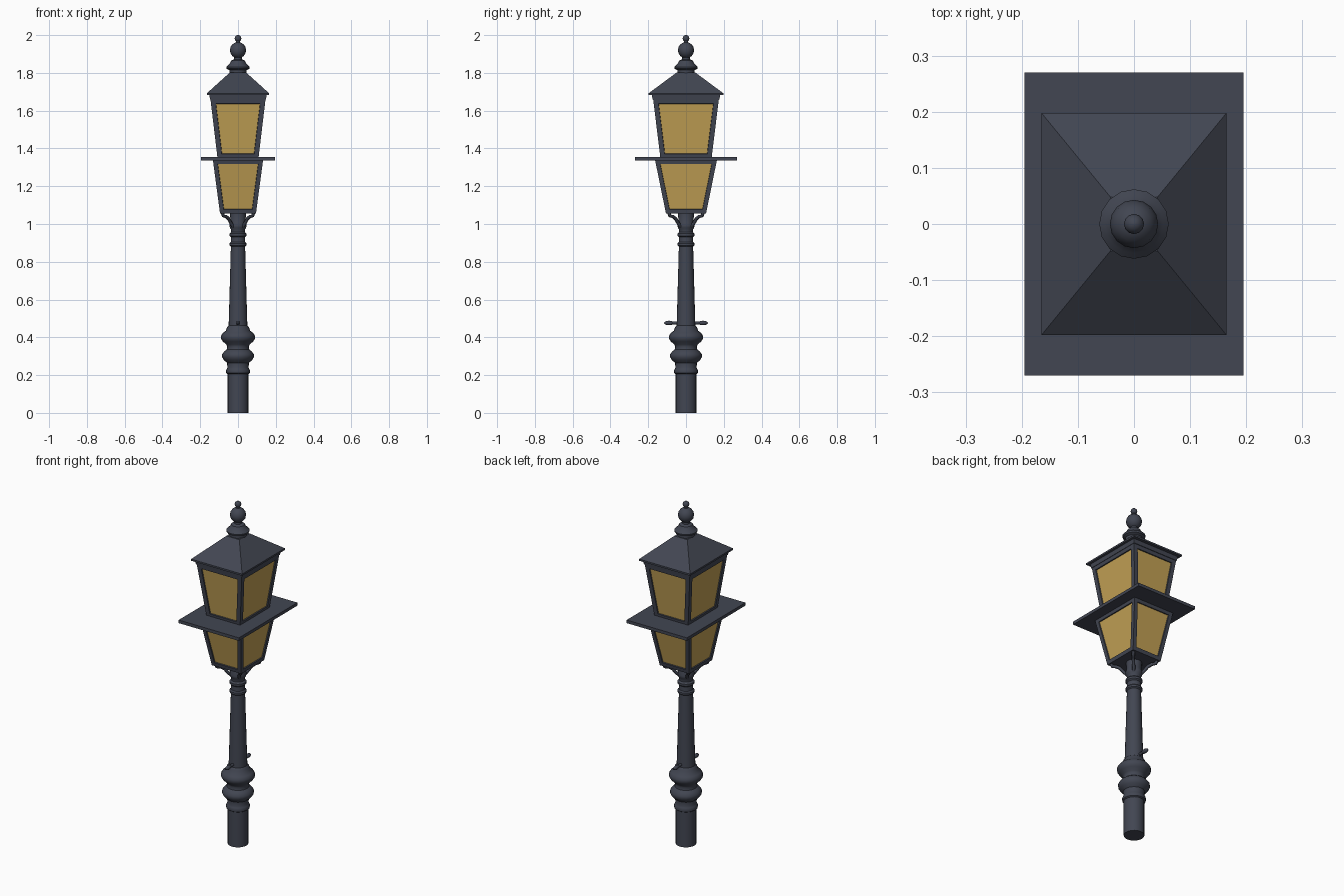
import bpy, bmesh, math
from mathutils import Vector

cube = bpy.data.objects.get("Cube")
if cube:
    bpy.data.objects.remove(cube, do_unlink=True)


def make_material(name, colour):
    mat = bpy.data.materials.new(name)
    mat.use_nodes = True
    mat.diffuse_color = (*colour, 1)
    mat.node_tree.nodes["Principled BSDF"].inputs["Base Color"].default_value = (*colour, 1)
    return mat


iron = make_material("dark iron", (0.054, 0.061, 0.084))
glass = make_material("amber glass", (0.54, 0.355, 0.09))


def finish(name, bm, mats=(iron,), smooth=False):
    bmesh.ops.recalc_face_normals(bm, faces=bm.faces)
    mesh = bpy.data.meshes.new(name)
    bm.to_mesh(mesh)
    bm.free()
    for mat in mats:
        mesh.materials.append(mat)
    obj = bpy.data.objects.new(name, mesh)
    bpy.context.collection.objects.link(obj)
    if smooth:
        bpy.ops.object.select_all(action="DESELECT")
        obj.select_set(True)
        bpy.context.view_layer.objects.active = obj
        bpy.ops.object.shade_smooth_by_angle(angle=math.radians(40))
    return obj


def lathe(name, profile, sides=20):
    """Closed turned part from (radius, height) pairs."""
    bm = bmesh.new()
    rings = []
    for r, z in profile:
        rings.append([bm.verts.new((r * math.cos(a), r * math.sin(a), z))
                      for a in (math.tau * i / sides for i in range(sides))])
    for low, high in zip(rings, rings[1:]):
        for i in range(sides):
            j = (i + 1) % sides
            bm.faces.new((low[i], low[j], high[j], high[i]))
    bm.faces.new(rings[0])
    bm.faces.new(rings[-1])
    return finish(name, bm, smooth=True)


def frustum(*levels):
    """Stacked rectangles given as (half_x, half_y, height)."""
    bm = bmesh.new()
    rings = [[bm.verts.new((sx * x, sy * y, z))
              for sx, sy in ((-1, -1), (1, -1), (1, 1), (-1, 1))] for x, y, z in levels]
    for low, high in zip(rings, rings[1:]):
        for i in range(4):
            j = (i + 1) % 4
            bm.faces.new((low[i], low[j], high[j], high[i]))
    bm.faces.new(rings[0])
    bm.faces.new(rings[-1])
    bmesh.ops.recalc_face_normals(bm, faces=bm.faces)
    return bm


def lantern_cage(name, bottom, top, border):
    """Tapered case with a recessed pane in each side."""
    bm = frustum(bottom, top)
    panes = [f for f in bm.faces if abs(f.normal.z) < 0.8]
    bmesh.ops.inset_individual(bm, faces=panes, thickness=border, depth=0, use_even_offset=True)
    for f in panes:
        f.material_index = 1
    bmesh.ops.inset_individual(bm, faces=panes, thickness=0.002, depth=-0.006)
    for f in bm.faces:
        if f not in panes:
            f.material_index = 0
    return finish(name, bm, (iron, glass))


def ball(radius, z, steps=8):
    return [(max(0.002, radius * math.sin(math.pi * i / steps)),
             z - radius * math.cos(math.pi * i / steps)) for i in range(steps + 1)]


def tube(name, points, radius):
    curve = bpy.data.curves.new(name, "CURVE")
    curve.dimensions = "3D"
    curve.bevel_depth = radius
    curve.bevel_resolution = 1
    curve.use_fill_caps = True
    spline = curve.splines.new("POLY")
    spline.points.add(len(points) - 1)
    for p, co in zip(spline.points, points):
        p.co = (*co, 1)
    curve.materials.append(iron)
    obj = bpy.data.objects.new(name, curve)
    bpy.context.collection.objects.link(obj)


# Turned post
lathe("post_base", [(0.055, 0), (0.055, 0.205), (0.062, 0.21), (0.064, 0.222), (0.06, 0.232),
                    (0.056, 0.24), (0.058, 0.265), (0.075, 0.28), (0.084, 0.295), (0.084, 0.31),
                    (0.073, 0.325), (0.06, 0.335), (0.057, 0.35), (0.062, 0.362), (0.08, 0.378),
                    (0.09, 0.393), (0.09, 0.408), (0.08, 0.423), (0.064, 0.435), (0.06, 0.45),
                    (0.05, 0.462)])
lathe("post_shaft", [(0.05, 0.45), (0.047, 0.55), (0.038, 0.87), (0.038, 0.88), (0.045, 0.886),
                     (0.045, 0.897), (0.038, 0.904), (0.037, 0.93), (0.045, 0.937),
                     (0.045, 0.949), (0.036, 0.957), (0.036, 0.97), (0.043, 0.98),
                     (0.046, 0.995), (0.04, 1.01), (0.042, 1.06)])

# Ladder bar with rounded ends
tube("ladder_bar", [(0, -0.1, 0.476), (0, 0.1, 0.476)], 0.008)
for side, label in ((-1, "front"), (1, "back")):
    bm = bmesh.new()
    bmesh.ops.create_uvsphere(bm, u_segments=10, v_segments=6, radius=0.012)
    bmesh.ops.scale(bm, vec=(1, 2.2, 1), verts=bm.verts)
    bmesh.ops.translate(bm, vec=(0, side * 0.09, 0.476), verts=bm.verts)
    finish("ladder_bar_" + label + "_end", bm, smooth=True)

# Curved brackets under the lantern
for sx in (-1, 1):
    for sy in (-1, 1):
        label = ("front" if sy < 0 else "back") + ("_left" if sx > 0 else "_right")
        tube("bracket_" + label, [(sx * x, sy * x * 1.1, z) for x, z in
             ((0.025, 0.985), (0.038, 1.005), (0.05, 1.028), (0.064, 1.04), (0.078, 1.043),
              (0.082, 1.058))], 0.009)

# Lantern
lantern_cage("lower_lantern", (0.095, 0.106, 1.055), (0.133, 0.164, 1.34), 0.022)
finish("middle_shelf", frustum((0.195, 0.27, 1.337), (0.195, 0.27, 1.355)))
lantern_cage("upper_lantern", (0.108, 0.135, 1.345), (0.146, 0.174, 1.662), 0.025)
finish("cornice", frustum((0.148, 0.177, 1.658), (0.152, 0.181, 1.686)))
finish("roof", frustum((0.165, 0.198, 1.682), (0.165, 0.198, 1.692), (0.042, 0.048, 1.803)))

# Finial
lathe("finial_collar", [(0.046, 1.79), (0.046, 1.815), (0.06, 1.822), (0.062, 1.832),
                        (0.052, 1.842), (0.042, 1.852), (0.036, 1.865), (0.02, 1.872),
                        (0.02, 1.89)], 16)
lathe("finial_ball", ball(0.043, 1.92), 16)
lathe("finial_neck", [(0.012, 1.95), (0.01, 1.975)], 12)
lathe("finial_tip", ball(0.018, 1.982, 6), 12)
